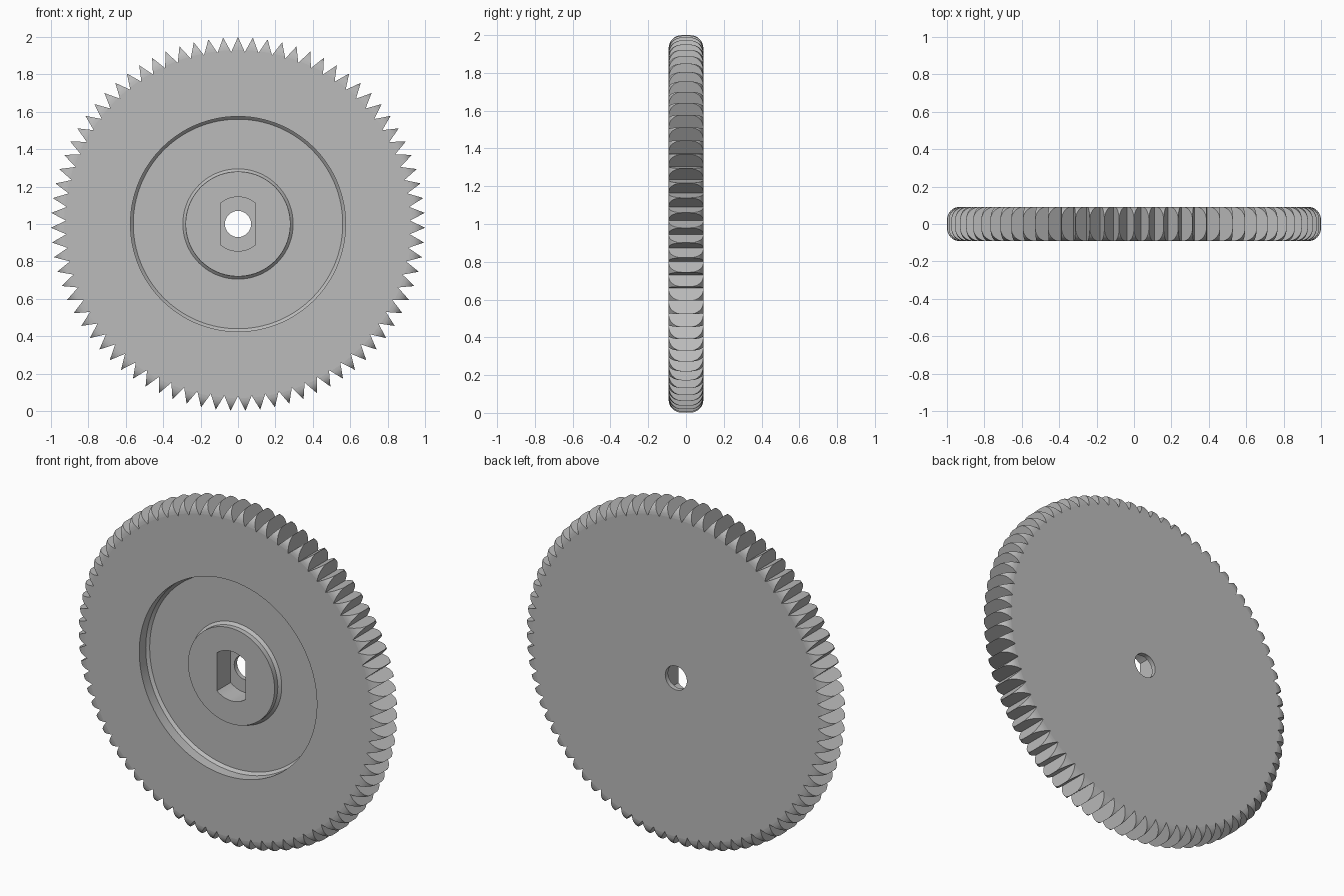
import bpy, bmesh, math
from mathutils import Matrix

cube = bpy.data.objects.get("Cube")
if cube:
    bpy.data.objects.remove(cube, do_unlink=True)

TEETH = 79
ROOT = 0.92          # valley radius, tips are at 1
HALF = 0.092         # half thickness
FILLET = 0.07        # rounding of the tooth edges
STEPS = 8
FRONT = -HALF
HUB_TOP = FRONT + 0.03
FLOOR = FRONT + 0.075
SLOT_FLOOR = 0.065
CENTRE = Matrix.Translation((0, 0, 1))

grey = bpy.data.materials.new("plain_grey")
grey.use_nodes = True
colour = (0.5, 0.5, 0.5, 1)
grey.diffuse_color = colour
grey.node_tree.nodes["Principled BSDF"].inputs["Base Color"].default_value = colour


def polar(r, a, y):
    return (r * math.sin(a), y, r * math.cos(a))


def make_object(name, rings):
    """Bridge rings of points, cap both ends and link the object."""
    bm = bmesh.new()
    loops = [[bm.verts.new(p) for p in ring] for ring in rings]
    n = len(loops[0])
    for a, b in zip(loops, loops[1:]):
        for i in range(n):
            j = (i + 1) % n
            bm.faces.new((a[i], a[j], b[j], b[i]))
    bm.faces.new(loops[0])
    bm.faces.new(loops[-1])
    bmesh.ops.remove_doubles(bm, verts=bm.verts, dist=1e-5)
    bmesh.ops.transform(bm, matrix=CENTRE, verts=bm.verts)
    bmesh.ops.recalc_face_normals(bm, faces=bm.faces)
    mesh = bpy.data.meshes.new(name)
    bm.to_mesh(mesh)
    bm.free()
    mesh.materials.append(grey)
    obj = bpy.data.objects.new(name, mesh)
    bpy.context.collection.objects.link(obj)
    return obj


def lathe(name, profile, sides):
    return make_object(name, [[polar(r, math.tau * i / sides, y) for i in range(sides)]
                              for r, y in profile])


def tooth_ring(limit, y):
    """V-shaped teeth trimmed to a limiting radius."""
    half = math.pi / TEETH
    rx, rz = ROOT * math.sin(half), ROOT * math.cos(half)
    t = min(1, (limit - rz) / (1 - rz))
    x, z = rx * (1 - t), rz + (1 - rz) * t
    r, a = math.hypot(x, z), math.atan2(x, z)
    ring = []
    for k in range(TEETH):
        mid = 2 * half * k
        ring += [polar(ROOT, mid - half, y), polar(r, mid - a, y), polar(r, mid + a, y)]
    return ring


# Toothed wheel with rounded tooth edges
quarter = []
for i in range(STEPS + 1):
    a = math.pi / 2 * i / STEPS
    quarter.append((1 - FILLET + FILLET * math.sin(a), HALF - FILLET + FILLET * math.cos(a)))
levels = [(r, -y) for r, y in quarter] + [(r, y) for r, y in reversed(quarter)]
wheel = make_object("toothed_wheel", [tooth_ring(r, y) for r, y in levels])

# Ring groove around the slightly sunken hub
out = FRONT - 0.05
groove = lathe("groove_cutter", [(0.575, out), (0.575, FLOOR - 0.015), (0.56, FLOOR),
                                 (0.295, FLOOR), (0.28, FLOOR - 0.015), (0.28, HUB_TOP)], 128)

# Double-flat shaft slot
flat, radius = 0.093, 0.145
end = math.asin(flat / radius)
outline = [side + end * (2 * i / 12 - 1) for side in (0, math.pi) for i in range(13)]
slot = make_object("slot_cutter", [[polar(radius, a, y) for a in outline]
                                   for y in (out, SLOT_FLOOR)])

# Through hole
hole = lathe("hole_cutter", [(0.07, out), (0.07, HALF + 0.05)], 48)

bpy.ops.object.select_all(action='DESELECT')
bpy.context.view_layer.objects.active = wheel
wheel.select_set(True)
for cutter in (groove, slot, hole):
    cutter.hide_render = True
    mod = wheel.modifiers.new(cutter.name, 'BOOLEAN')
    mod.operation = 'DIFFERENCE'
    mod.solver = 'EXACT'
    mod.object = cutter
    bpy.ops.object.modifier_apply(modifier=mod.name)
    bpy.data.objects.remove(cutter, do_unlink=True)

# Keep the flat faces crisp, smooth the rounded ones
bm = bmesh.new()
bm.from_mesh(wheel.data)
bm.normal_update()
for face in bm.faces:
    if abs(face.normal.y) > 0.999:
        for edge in face.edges:
            edge.smooth = False
bm.to_mesh(wheel.data)
bm.free()
bpy.ops.object.shade_smooth_by_angle(angle=math.radians(25), keep_sharp_edges=True)
